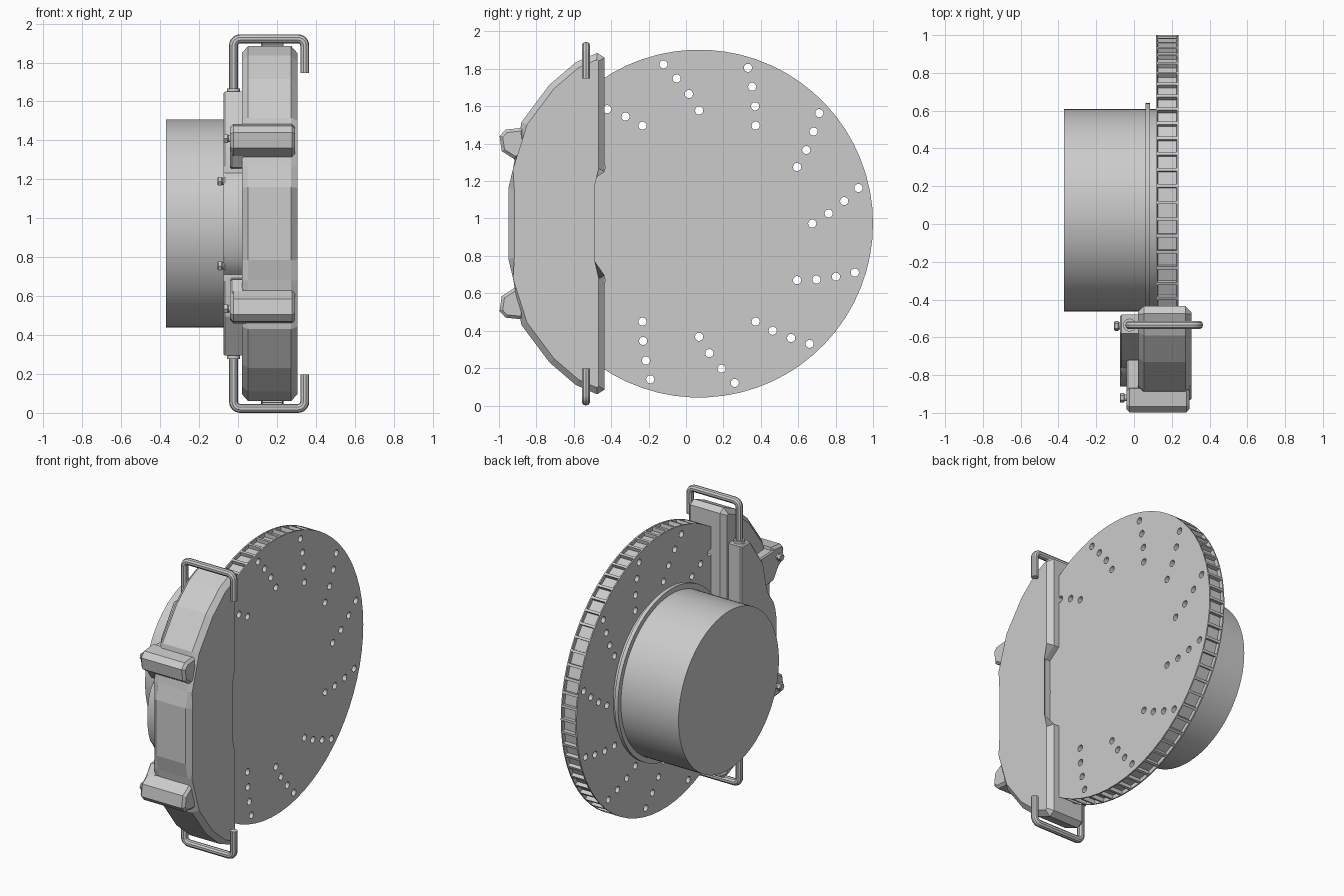
import bpy, bmesh, math
from mathutils import Matrix, Vector

if "Cube" in bpy.data.objects:
    bpy.data.objects.remove(bpy.data.objects["Cube"])

CY, CZ = 0.07, 0.9725          # wheel axis, also the height of symmetry

metal = bpy.data.materials.new("plain_grey_metal")
metal.use_nodes = True
metal.diffuse_color = (0.6, 0.6, 0.6, 1)
metal.node_tree.nodes["Principled BSDF"].inputs["Base Color"].default_value = (0.6, 0.6, 0.6, 1)


def add_object(name, data, smooth=True):
    ob = bpy.data.objects.new(name, data)
    bpy.context.collection.objects.link(ob)
    data.materials.clear()
    data.materials.append(metal)
    if smooth:
        bpy.ops.object.select_all(action="DESELECT")
        ob.select_set(True)
        bpy.context.view_layer.objects.active = ob
        bpy.ops.object.shade_smooth_by_angle(angle=math.radians(20))
    return ob


def extrude_into(bm, points, x0, x1):
    """Extrude a (y, z) outline along x; returns the two cap faces."""
    a = [bm.verts.new((x0, y, z)) for y, z in points]
    b = [bm.verts.new((x1, y, z)) for y, z in points]
    caps = [bm.faces.new(a), bm.faces.new(b[::-1])]
    n = len(a)
    for i in range(n):
        j = (i + 1) % n
        bm.faces.new((a[j], a[i], b[i], b[j]))
    return caps


def finish(bm, name, smooth=True):
    bmesh.ops.recalc_face_normals(bm, faces=bm.faces[:])
    me = bpy.data.meshes.new(name)
    bm.to_mesh(me)
    bm.free()
    return add_object(name, me, smooth)


def prism(name, points, x0, x1, bevel=0, smooth=True):
    bm = bmesh.new()
    caps = extrude_into(bm, points, x0, x1)
    if bevel:
        edges = list({e for f in caps for e in f.edges})
        bmesh.ops.bevel(bm, geom=edges, offset=bevel, segments=1, affect="EDGES")
    return finish(bm, name, smooth)


def circle(y, z, r, n):
    return [(y + r * math.cos(math.tau * i / n), z + r * math.sin(math.tau * i / n)) for i in range(n)]


def mirrored(points):
    """Complete an upper-half outline with its reflection below the axis."""
    return points + [(y, 2 * CZ - z) for y, z in reversed(points)]


def flip(points):
    return [(y, 2 * CZ - z) for y, z in points]


# Vented disc: recessed pockets all round the rim
bm = bmesh.new()
extrude_into(bm, circle(CY, CZ, 0.93, 66), 0.117, 0.235)
bmesh.ops.recalc_face_normals(bm, faces=bm.faces[:])
rim = [f for f in bm.faces if len(f.verts) == 4]
bmesh.ops.inset_individual(bm, faces=rim, thickness=0.012, depth=0)
bmesh.ops.inset_individual(bm, faces=rim, thickness=0.001, depth=-0.025)
disc = finish(bm, "vented_disc", False)

# Drilled holes: twelve swept rows of four
bm = bmesh.new()
for k in range(12):
    for radius, sweep in ((0.605, 0), (0.695, 4.5), (0.785, 8.8), (0.873, 12.6)):
        a = math.radians(30 * k + sweep)
        extrude_into(bm, circle(CY + radius * math.cos(a), CZ + radius * math.sin(a), 0.022, 14), 0.05, 0.3)
cutter = finish(bm, "hole_cutter", False)
cutter.hide_render = True
mod = disc.modifiers.new("holes", "BOOLEAN")
mod.operation, mod.solver, mod.object = "DIFFERENCE", "EXACT", cutter
bpy.context.view_layer.objects.active = disc
bpy.ops.object.modifier_apply(modifier=mod.name)
bpy.data.objects.remove(cutter)

# Hub drum with its flange
prism("hub_drum", circle(CY + 0.003, CZ, 0.535, 96), -0.37, 0.118)
prism("hub_flange", circle(CY, CZ, 0.57, 96), 0.06, 0.085)

# Caliper body: faceted outer arc, straight inner side with a central notch
half = [(-0.52, 1.19), (-0.435, 1.25), (-0.435, 1.86), (-0.475, 1.885), (-0.59, 1.835),
        (-0.73, 1.715), (-0.88, 1.515), (-0.925, 1.265), (-0.95, 1.16)]
prism("caliper_body", mirrored(half), 0.02, 0.305, 0.032, False)

# Mounting bracket behind the caliper, with a rounded bulge at mid height
half = [(-0.48, 1.65), (-0.58, 1.65), (-0.72, 1.45), (-0.76, 1.27)]
half += [(-0.72 - 0.14 * math.cos(t), CZ + 0.27 * math.sin(t))
         for t in (math.radians(d) for d in range(75, 0, -12))]
prism("mounting_bracket", mirrored(half), -0.075, 0.03, 0.008)

# Clamps: outer pad, side arm and bolts, above and below
pad = [(-0.87, 1.485), (-0.965, 1.475), (-0.997, 1.44), (-0.985, 1.36), (-0.915, 1.315), (-0.85, 1.34)]
arm = [(-0.72, 1.46), (-0.95, 1.47), (-0.95, 1.36), (-0.88, 1.26), (-0.72, 1.25)]
for side, place in (("upper", list), ("lower", flip)):
    prism(side + "_clamp_pad", place(pad), -0.04, 0.293, 0.016, False)
    prism(side + "_clamp_arm", place(arm), -0.04, 0.03, 0.008, False)
    for part, y, z, x in (("clamp", -0.92, 1.41, -0.075), ("bracket", -0.54, 1.19, -0.105)):
        yy, zz = place([(y, z)])[0]
        prism(side + "_" + part + "_bolt", circle(yy, zz, 0.026, 6), x, x + 0.025, 0.004, False)
        prism(side + "_" + part + "_bolt_shank", circle(yy, zz, 0.018, 16), x + 0.02, x + 0.06)


# Wire handles with rounded corners
def wire(name, sign):
    left, right, top, r = -0.023, 0.343, 0.9495, 0.035
    path = [(left, 0.66)]
    for cx, start in ((left + r, 180), (right - r, 90)):
        for i in range(7):
            a = math.radians(start - 15 * i)
            path.append((cx + r * math.cos(a), top - r + r * math.sin(a)))
    path.append((right, 0.775))
    cu = bpy.data.curves.new(name, "CURVE")
    cu.dimensions, cu.bevel_depth, cu.bevel_resolution, cu.use_fill_caps = "3D", 0.023, 3, True
    sp = cu.splines.new("POLY")
    sp.points.add(len(path) - 1)
    for p, (x, h) in zip(sp.points, path):
        p.co = (x, -0.535, CZ + sign * h, 1)
    temp = bpy.data.objects.new("temp", cu)
    bpy.context.collection.objects.link(temp)
    dg = bpy.context.evaluated_depsgraph_get()
    me = bpy.data.meshes.new_from_object(temp.evaluated_get(dg))
    bpy.data.objects.remove(temp)
    add_object(name, me)
    # Collar where the wire enters the bracket
    bm = bmesh.new()
    spot = Matrix.Translation(Vector((left, -0.535, CZ + sign * 0.68)))
    bmesh.ops.create_cone(bm, cap_ends=True, segments=20, radius1=0.034, radius2=0.034, depth=0.03, matrix=spot)
    finish(bm, name + "_collar")


wire("upper_wire_handle", 1)
wire("lower_wire_handle", -1)
